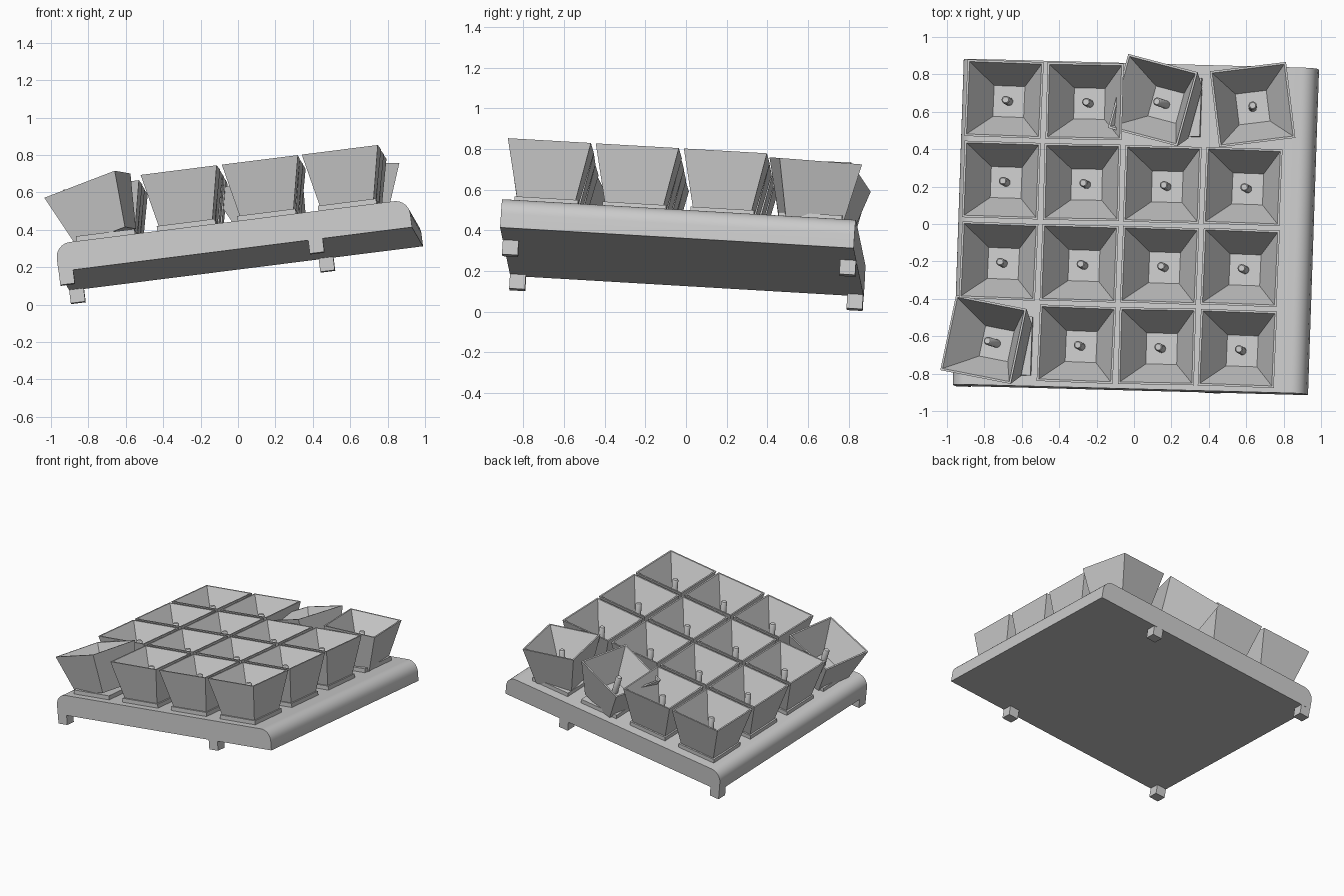
import bpy, bmesh, random
from math import radians, sin, cos, pi
from mathutils import Matrix, Vector

if "Cube" in bpy.data.objects:
    bpy.data.objects.remove(bpy.data.objects["Cube"])

random.seed(4)

# Tilted frame of the tray: origin at the lower front left corner
ax = Vector((1.89, -0.05, 0.238)).normalized()
ay = Vector((0.068, 1.74, -0.101))
ay = (ay - ay.dot(ax) * ax).normalized()
az = ax.cross(ay)
FRAME = Matrix.Translation((-0.96, -0.865, 0.176)) @ Matrix((ax, ay, az)).transposed().to_4x4()
LEN, WID, THICK, RAD = 1.906, 1.744, 0.15, 0.08


def add(name, mesh, mat):
    ob = bpy.data.objects.new(name, mesh)
    bpy.context.collection.objects.link(ob)
    ob.matrix_world = FRAME @ mat
    return ob


def loft(name, rings):
    """Closed skin through rings of equal point count, capped at both ends."""
    bm = bmesh.new()
    rows = [[bm.verts.new(p) for p in r] for r in rings]
    n = len(rows[0])
    for a, b in zip(rows, rows[1:]):
        for i in range(n):
            bm.faces.new((a[i], a[(i + 1) % n], b[(i + 1) % n], b[i]))
    bm.faces.new(rows[0][::-1])
    bm.faces.new(rows[-1])
    bmesh.ops.recalc_face_normals(bm, faces=bm.faces[:])
    me = bpy.data.meshes.new(name)
    bm.to_mesh(me)
    bm.free()
    return me


def square(h, z):
    return [(-h, -h, z), (h, -h, z), (h, h, z), (-h, h, z)]


def circle(r, z, n=16):
    return [(r * cos(2 * pi * i / n), r * sin(2 * pi * i / n), z) for i in range(n)]


def smooth(ob):
    bpy.ops.object.select_all(action='DESELECT')
    ob.select_set(True)
    bpy.context.view_layer.objects.active = ob
    bpy.ops.object.shade_smooth_by_angle(angle=radians(35))


# Tray: slab with rounded upper edges on its left and right
prof = [(0, 0), (LEN, 0)]
for cx, start in ((LEN - RAD, 0), (RAD, 90)):
    for k in range(9):
        a = radians(start + 90 * k / 8)
        prof.append((cx + RAD * cos(a), THICK - RAD + RAD * sin(a)))
tray = add("tray", loft("tray", [[(x, y, z) for x, z in prof] for y in (0, WID)]), Matrix())
smooth(tray)

# Feet: front and back pairs, the right pair set inward
foot_mesh = loft("foot", [square(0.039, -0.072), square(0.039, 0.005)])
for xn, x in (("left", 0.04), ("right", 1.385)):
    for yn, y in (("front", 0.04), ("back", WID - 0.04)):
        add(f"foot_{yn}_{xn}", foot_mesh, Matrix.Translation((x, y, 0)))

# Pot parts: seat plate, flared hollow cup, central peg
plate_mesh = loft("plate", [square(0.157, -0.005), square(0.157, 0.03)])
cup_mesh = loft("cup", [square(0.142, 0.015), square(0.205, 0.31),
                        square(0.194, 0.31), square(0.083, 0.10)])
peg_mesh = loft("peg", [circle(0.022, 0.095), circle(0.022, 0.24), circle(0.016, 0.247)])
for p in peg_mesh.polygons:
    p.use_smooth = len(p.vertices) == 4

# Knocked pots: (column, row) -> turn and sideways lean in degrees
knocked = {(0, 0): (-10, -13), (2, 3): (-13.5, -13), (3, 3): (9, 7)}
PITCH = 0.434
for c in range(4):
    for r in range(4):
        seat = Matrix.Translation((0.924 + (c - 1.5) * PITCH, 0.864 + (r - 1.5) * PITCH, THICK))
        turn, lean = knocked.get((c, r), (random.uniform(-0.8, 0.8), 0))
        pose = seat @ Matrix.Rotation(radians(turn), 4, 'Z') @ Matrix.Rotation(radians(lean), 4, 'Y')
        add(f"seat_plate_{c}_{r}", plate_mesh, seat)
        add(f"cup_{c}_{r}", cup_mesh, pose)
        add(f"peg_{c}_{r}", peg_mesh, pose)
